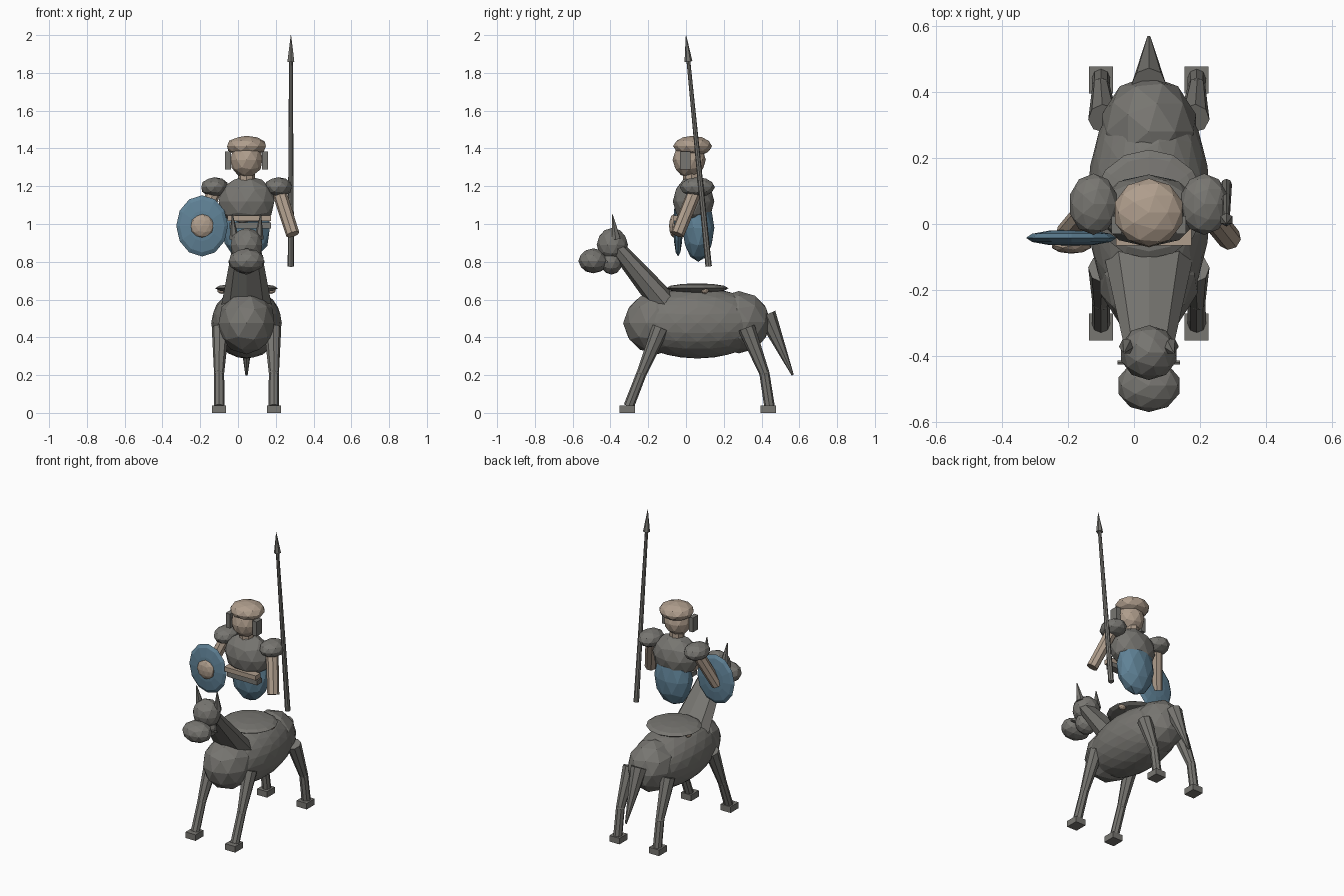
import bpy, math
from mathutils import Vector

if "Cube" in bpy.data.objects:
    bpy.data.objects.remove(bpy.data.objects["Cube"])

CX = 0.045  # centre line of mount and rider


def material(name, rgb):
    m = bpy.data.materials.new(name)
    m.diffuse_color = (*rgb, 1)
    m.use_nodes = True
    m.node_tree.nodes["Principled BSDF"].inputs["Base Color"].default_value = m.diffuse_color
    return m


GREY = material("iron grey", (0.185, 0.18, 0.165))
TAN = material("tan", (0.43, 0.34, 0.265))
BLUE = material("slate blue", (0.117, 0.225, 0.31))


def finish(name, mat):
    o = bpy.context.object
    o.name = name
    o.data.materials.append(mat)
    return o


def ball(name, loc, half, mat, sub=2, tilt=0):
    bpy.ops.mesh.primitive_ico_sphere_add(subdivisions=sub, radius=1, location=loc,
                                          rotation=(tilt, 0, 0))
    o = finish(name, mat)
    o.scale = half
    return o


def rod(name, a, b, r1, r2, mat, sides=8, flat=(1, 1)):
    a, b = Vector(a), Vector(b)
    d = b - a
    bpy.ops.mesh.primitive_cone_add(vertices=sides, radius1=r1, radius2=r2,
                                    depth=d.length, location=(a + b) / 2)
    o = finish(name, mat)
    o.rotation_mode = 'QUATERNION'
    # keep local x sideways when the rod lies in the y-z plane
    if abs(d.x) < 1e-6:
        o.rotation_mode = 'XYZ'
        o.rotation_euler = (math.atan2(-d.y, d.z), 0, 0)
    else:
        o.rotation_quaternion = d.to_track_quat('Z', 'Y')
    o.scale = (flat[0], flat[1], 1)
    return o


def box(name, loc, size, mat, rot=(0, 0, 0)):
    bpy.ops.mesh.primitive_cube_add(size=1, location=loc, rotation=rot)
    o = finish(name, mat)
    o.scale = size
    return o


# Mount body
ball("mount_barrel", (CX, 0.06, 0.475), (0.187, 0.375, 0.187), GREY, 3)
ball("mount_chest", (CX, -0.155, 0.475), (0.155, 0.178, 0.165), GREY)
ball("mount_rump", (CX, 0.28, 0.48), (0.15, 0.17, 0.165), GREY)

# Mount neck and head
rod("mount_neck", (CX, -0.10, 0.56), (CX, -0.37, 0.88), 0.135, 0.075, GREY, 8, (1, 0.55))
ball("mount_head", (CX, -0.39, 0.89), (0.088, 0.083, 0.09), GREY)
ball("mount_jaw", (CX, -0.395, 0.80), (0.07, 0.06, 0.068), GREY)
ball("mount_muzzle", (CX, -0.49, 0.805), (0.097, 0.08, 0.066), GREY)
rod("bridle_bit", (CX - 0.095, -0.42, 0.80), (CX + 0.0951, -0.42, 0.80), 0.007, 0.007, GREY, 6)

# Mirrored mount parts
for s, side in ((-1, "left"), (1, "right")):
    rod(f"{side}_ear", (CX + s * 0.065, -0.37, 0.92), (CX + s * 0.075, -0.39, 1.05),
        0.026, 0.003, GREY, 6)
    x = CX + s * 0.145
    xt = CX + s * 0.138
    for part, top, knee, foot, hoof in (
            ("front", (-0.135, 0.45), (-0.235, 0.21), (-0.303, 0.035), -0.312),
            ("hind", (0.32, 0.45), (0.415, 0.21), (0.442, 0.035), 0.436)):
        rod(f"{side}_{part}_upper_leg", (xt, *top), (x, *knee), 0.046, 0.027, GREY)
        ball(f"{side}_{part}_knee", (x, *knee), (0.028, 0.028, 0.024), GREY)
        rod(f"{side}_{part}_lower_leg", (x, *knee), (x, *foot), 0.027, 0.028, GREY)
        box(f"{side}_{part}_hoof", (x, hoof, 0.02), (0.073, 0.082, 0.04), GREY)

rod("tail", (CX, 0.425, 0.52), (CX, 0.565, 0.20), 0.052, 0.006, GREY)

# Saddle with small side fittings
bpy.ops.mesh.primitive_uv_sphere_add(segments=14, ring_count=6, radius=1,
                                     location=(CX, 0.06, 0.66))
finish("saddle", GREY).scale = (0.17, 0.165, 0.026)
for s, side in ((-1, "left"), (1, "right")):
    ball(f"{side}_saddle_stud", (CX + s * 0.13, 0.10, 0.65), (0.025, 0.022, 0.02), TAN)

# Rider torso, cloth and belt
ball("rider_cloth", (CX, 0.065, 0.98), (0.13, 0.085, 0.18), BLUE)
ball("rider_torso", (CX, 0.04, 1.12), (0.155, 0.11, 0.135), GREY)
box("tan_belt", (CX + 0.015, -0.04, 1.03), (0.23, 0.05, 0.03), TAN)
box("grey_belt", (CX + 0.02, -0.025, 0.992), (0.22, 0.05, 0.03), GREY)

# Rider head, cap and cheek guards
rod("rider_neck", (CX, 0.03, 1.20), (CX, 0.03, 1.30), 0.045, 0.045, TAN)
ball("rider_head", (CX, 0.017, 1.34), (0.088, 0.088, 0.095), TAN)
ball("rider_cap", (CX, 0.035, 1.412), (0.108, 0.103, 0.055), TAN)
for s, side in ((-1, "left"), (1, "right")):
    box(f"{side}_cheek_guard", (CX + s * 0.098, -0.003, 1.337), (0.03, 0.055, 0.095), GREY)
    ball(f"{side}_shoulder_guard", (CX + s * 0.168, 0.06, 1.195), (0.075, 0.093, 0.053), GREY)

# Arms
rod("right_arm", (0.215, 0.05, 1.18), (0.29, -0.045, 0.945), 0.038, 0.036, TAN)
rod("left_arm", (-0.125, 0.06, 1.18), (-0.205, -0.03, 0.96), 0.038, 0.034, TAN)

# Round shield with boss
bpy.ops.mesh.primitive_uv_sphere_add(segments=12, ring_count=6, radius=1,
                                     location=(-0.19, -0.042, 0.99),
                                     rotation=(math.pi / 2, 0, 0))
finish("shield", BLUE).scale = (0.137, 0.162, 0.025)
ball("shield_boss", (-0.19, -0.065, 0.99), (0.062, 0.025, 0.062), TAN)

# Lance
rod("lance_shaft", (0.28, 0.12, 0.775), (0.28, 0.012, 1.87), 0.017, 0.010, GREY, 8)
rod("lance_tip", (0.28, 0.013, 1.86), (0.28, 0.0, 2.0), 0.021, 0.001, GREY, 6)
